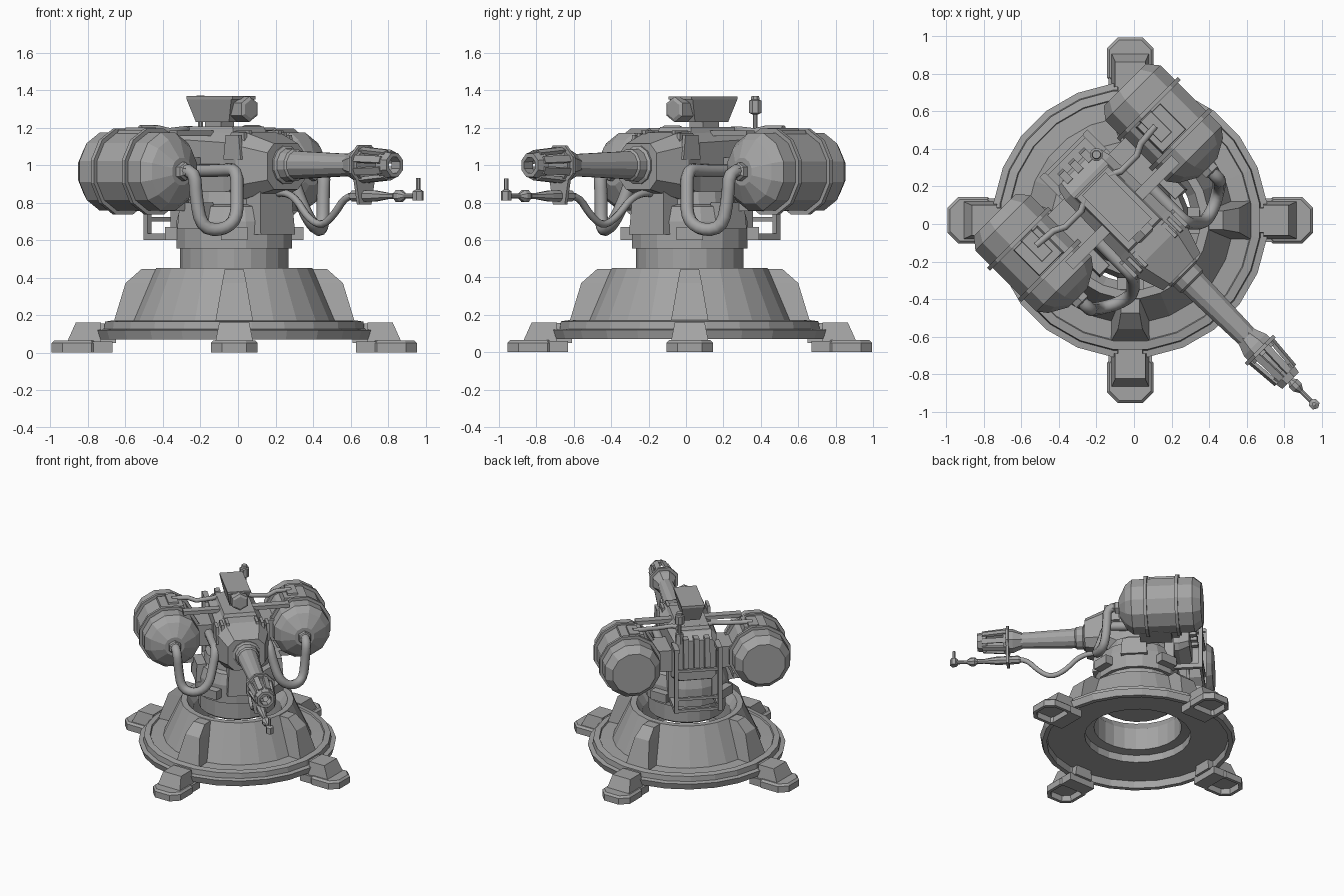
import bpy, bmesh, math
from mathutils import Matrix

if "Cube" in bpy.data.objects:
    bpy.data.objects.remove(bpy.data.objects["Cube"])

CENTRE = Matrix.Translation((-0.02, 0.02, 0))
TURRET = CENTRE @ Matrix.Rotation(math.radians(45), 4, 'Z')   # turret faces local -y
GREY = bpy.data.materials.new("dark_grey")
GREY.diffuse_color = (.37, .37, .37, 1)
GREY.use_nodes = True
GREY.node_tree.nodes["Principled BSDF"].inputs["Base Color"].default_value = GREY.diffuse_color


def link(name, me):
    me.materials.clear()
    me.materials.append(GREY)
    bpy.context.collection.objects.link(bpy.data.objects.new(name, me))


def loft(name, rings, M=TURRET, closed=False):
    """Skin rings of equal point count; closed joins last ring to first."""
    bm = bmesh.new()
    vs = [[bm.verts.new(p) for p in r] for r in rings]
    n = len(rings[0])
    for a, b in list(zip(vs, vs[1:])) + ([(vs[-1], vs[0])] if closed else []):
        for i in range(n):
            j = (i + 1) % n
            bm.faces.new((a[i], a[j], b[j], b[i]))
    if not closed:
        bm.faces.new(vs[0])
        bm.faces.new(vs[-1])
    bmesh.ops.recalc_face_normals(bm, faces=bm.faces)
    bm.transform(M)
    me = bpy.data.meshes.new(name)
    bm.to_mesh(me)
    bm.free()
    link(name, me)


def lathe(name, prof, n, M=TURRET, closed=False):
    loft(name, [[(r * math.cos((i + .5) * math.tau / n), r * math.sin((i + .5) * math.tau / n), z)
                 for i in range(n)] for r, z in prof], M, closed)


def forward(x, z):
    """Lathe axis pointing along the barrel direction."""
    return TURRET @ Matrix.Translation((x, 0, z)) @ Matrix.Rotation(math.pi / 2, 4, 'X')


def box(name, lo, hi, M=TURRET, taper=(1, 1)):
    cx, cy = (lo[0] + hi[0]) / 2, (lo[1] + hi[1]) / 2
    hx, hy = (hi[0] - lo[0]) / 2, (hi[1] - lo[1]) / 2
    loft(name, [[(cx + a * hx * tx, cy + b * hy * ty, z) for a, b in ((-1, -1), (1, -1), (1, 1), (-1, 1))]
                for z, tx, ty in ((lo[2], 1, 1), (hi[2], *taper))], M)


def mbox(name, x0, x1, ya, yb, za, zb, taper=(1, 1)):
    """Pair of boxes mirrored left and right of the turret."""
    box(name + "_right", (x0, ya, za), (x1, yb, zb), TURRET, taper)
    box(name + "_left", (-x1, ya, za), (-x0, yb, zb), TURRET, taper)


def tube(name, pts, r, smooth=True, M=TURRET):
    cu = bpy.data.curves.new(name, 'CURVE')
    cu.dimensions = '3D'
    cu.bevel_depth, cu.bevel_resolution, cu.use_fill_caps = r, 2, True
    sp = cu.splines.new('NURBS' if smooth else 'POLY')
    sp.points.add(len(pts) - 1)
    for p, c in zip(sp.points, pts):
        p.co = (*c, 1)
    if smooth:
        sp.use_endpoint_u, sp.order_u, sp.resolution_u = True, 3, 3
    tmp = bpy.data.objects.new(name + "_path", cu)
    bpy.context.collection.objects.link(tmp)
    bpy.context.view_layer.update()
    me = bpy.data.meshes.new_from_object(tmp.evaluated_get(bpy.context.evaluated_depsgraph_get()))
    bpy.data.objects.remove(tmp)
    me.transform(M)
    link(name, me)


# Base: flange with recessed underside and open conical pedestal
lathe("base_cone", [(.40, .13), (.685, .13), (.685, .07), (.72, .07), (.735, .12), (.70, .125), (.695, .165),
                    (.65, .172), (.645, .16), (.55, .165), (.42, .45), (.375, .45), (.33, .38), (.33, .20),
                    (.40, .19)], 24, CENTRE, closed=True)

# Four ribs and feet
for k in range(4):
    M = CENTRE @ Matrix.Rotation(k * math.pi / 2, 4, 'Z')
    rib = []
    for z, r0, r1, w in ((.14, .48, .65, .105), (.37, .40, .58, .065), (.445, .39, .495, .05)):
        rib.append([(r0, -w, z), (r1, -w, z), (r1, w, z), (r0, w, z)])
    loft(f"base_rib_{k}", rib, M)
    pad = []
    for z, g, c in ((.045, .03, .045), (0, .025, .05), (0, 0, .06), (.05, 0, .06), (.065, .015, .05)):
        r0, r1, w = .70 + g, .975 - g, .125 - g
        pad.append([(r0 + c, -w, z), (r1 - c, -w, z), (r1, -w + c, z), (r1, w - c, z),
                    (r1 - c, w, z), (r0 + c, w, z), (r0, w - c, z), (r0, -w + c, z)])
    loft(f"foot_pad_{k}", pad, M)
    loft(f"foot_block_{k}", [[(.71, -w, z), (r, -w, z), (r, w, z), (.71, w, z)]
                             for z, r, w in ((.06, .89, .10), (.16, .845, .08))], M)
    box(f"foot_arm_{k}", (.63, -.08, .05), (.74, .08, .155), M, (1, .8))
    box(f"foot_heel_{k}", (.65, -.115, 0), (.76, .115, .06), M)
    # bearing lug at each side of the swivel ring
    box(f"swivel_lug_{k}", (.26, -.07, .60), (.37, .07, .67), M)

# Swivel neck and ring
lathe("swivel_neck", [(.26, .40), (.288, .42), (.288, .56)], 20)
lathe("swivel_ring", [(.315, .555), (.315, .70), (.29, .78), (.25, .79), (.24, .86)], 16)
box("chin_block", (-.13, -.33, .63), (.13, 0, .86), taper=(.9, .9))
mbox("ring_clamp", .24, .33, -.10, .10, .66, .80, (.8, .9))


# Main housing, lofted front to back with chamfered corners
def section(y, w, zb, zt, c):
    return [(-w, y, zb + c), (-w + c, y, zb), (w - c, y, zb), (w, y, zb + c),
            (w, y, zt - c), (w - c, y, zt), (-w + c, y, zt), (-w, y, zt - c)]


loft("housing", [section(.40, .15, .82, 1.14, .03), section(.32, .17, .78, 1.18, .04),
                 section(-.10, .18, .78, 1.18, .06), section(-.21, .20, .82, 1.175, .07),
                 section(-.39, .14, .87, 1.115, .05)])
box("roof_plate", (-.13, -.12, 1.17), (.13, .30, 1.205), taper=(.9, .93))
for i in range(3):
    mbox(f"shoulder_louvre_{i}", .10 + i * .04, .122 + i * .04, -.25, -.12, 1.03, 1.185 - i * .012, (1, .75))
    box(f"rear_louvre_{i}", (-.10 + i * .08, .36, .93), (-.06 + i * .08, .45, 1.17), taper=(1, .7))

# Rear rack
mbox("rack_post", .15, .18, .475, .505, .60, 1.12)
mbox("rack_lower_rail", .15, .18, .22, .50, .60, .635)
mbox("rack_upper_rail", .14, .18, .36, .50, 1.09, 1.12)
for i, z in enumerate((.605, .70, .93)):
    box(f"rack_rung_{i}", (-.17, .48, z), (.17, .50, z + .022))
mbox("rack_hanger", .14, .19, .22, .29, .60, .85)

# Sight on the roof, with lens and antenna
box("sight_box", (-.06, -.02, 1.23), (.06, .23, 1.355), taper=(1.45, 1.36))
box("sight_lid", (-.087, -.075, 1.35), (.087, .275, 1.367))
box("sight_stand", (-.05, .05, 1.19), (.05, .17, 1.24))
lathe("sight_lens", [(.068, .02), (.068, .115), (.05, .125)], 6, forward(0, 1.298))
lathe("antenna", [(.014, 1.12), (.014, 1.27), (.036, 1.28), (.036, 1.345), (.025, 1.35), (.022, 1.37)], 8,
      TURRET @ Matrix.Translation((.12, .375, 0)))
lathe("antenna_base", [(.035, 1.12), (.03, 1.2)], 6, TURRET @ Matrix.Translation((.12, .375, 0)))

# Fuel tanks with bands, fittings and hoses
for s, side in ((1, "right"), (-1, "left")):
    F = forward(.49 * s, .965)
    lathe(f"tank_{side}", [(.165, -.53), (.215, -.47), (.215, -.01), (.175, .04), (.075, .095)], 12, F)
    for i, c in enumerate((-.35, -.115)):
        lathe(f"tank_band_{side}_{i}", [(.20, c - .012), (.238, c - .012), (.238, c + .012), (.20, c + .012)],
              12, F, closed=True)
    lathe(f"tank_valve_{side}", [(.05, .08), (.05, .125), (.035, .135), (.035, .15)], 6, F)
    hose = [(.49, -.10, .97), (.49, -.19, .98), (.48, -.19, .84), (.46, -.21, .665), (.36, -.27, .65),
            (.27, -.29, .71), (.23, -.25, .84), (.20, -.22, .98), (.20, -.12, .97), (.20, .10, .97)]
    tube(f"tank_hose_{side}", [(x * s, y, z) for x, y, z in hose], .035)
    pipe = [(.45, .26, 1.195), (.33, .25, 1.195), (.27, .22, 1.18), (.15, .22, 1.19), (.05, .27, 1.19)]
    tube(f"roof_pipe_{side}", [(x * s, y, z) for x, y, z in pipe], .018, False)
mbox("tank_fitting", .405, .495, .17, .34, 1.15, 1.20, (.85, .9))
mbox("tank_plate", .37, .56, .13, .33, 1.14, 1.186, (.9, .95))
mbox("tank_saddle", .30, .46, .05, .29, .755, .80)
mbox("tank_mount", .15, .34, .08, .33, .87, 1.04)
mbox("roof_strap", .12, .40, .03, .09, 1.155, 1.185)

# Barrel and slotted muzzle
B = forward(0, 1.0)
lathe("barrel", [(.105, .33), (.105, .40), (.09, .41), (.088, .46), (.077, .47), (.060, .90)], 12, B)
lathe("muzzle_rear", [(.060, .87), (.090, .94), (.094, 1.01), (.05, 1.01)], 8, B)
lathe("muzzle_tip", [(.05, 1.14), (.080, 1.14), (.068, 1.21), (.045, 1.21)], 8, B, closed=True)
lathe("muzzle_plate", [(.115, .97), (.115, .99)], 8, B)
for i in range(8):
    S = B @ Matrix.Rotation(i * math.tau / 8 + math.pi / 8, 4, 'Z')
    loft(f"muzzle_slat_{i}", [[(r - .02, -.019, z), (r, -.019, z), (r, .019, z), (r - .02, .019, z)]
                              for r, z in ((.097, .98), (.080, 1.17))], S)

# Igniter under the muzzle, with feed line
box("igniter_bracket", (-.045, -.99, .79), (.045, -.97, .95), taper=(1.7, 1))
lathe("igniter", [(.018, .88), (.032, .90), (.032, 1.06), (.018, 1.16), (.018, 1.21), (.034, 1.23), (.034, 1.26),
                  (.014, 1.29), (.014, 1.38)], 8, forward(0, .835))
lathe("igniter_tip", [(.03, .81), (.03, .86), (.012, .87), (.012, .93)], 6,
      TURRET @ Matrix.Translation((0, -1.387, 0)))
tube("igniter_line", [(0, -.90, .835), (0, -.84, .835), (0, -.76, .74), (0, -.66, .67), (0, -.55, .72),
                      (.01, -.45, .83), (.02, -.33, .86), (.02, -.25, .84)], .02)
